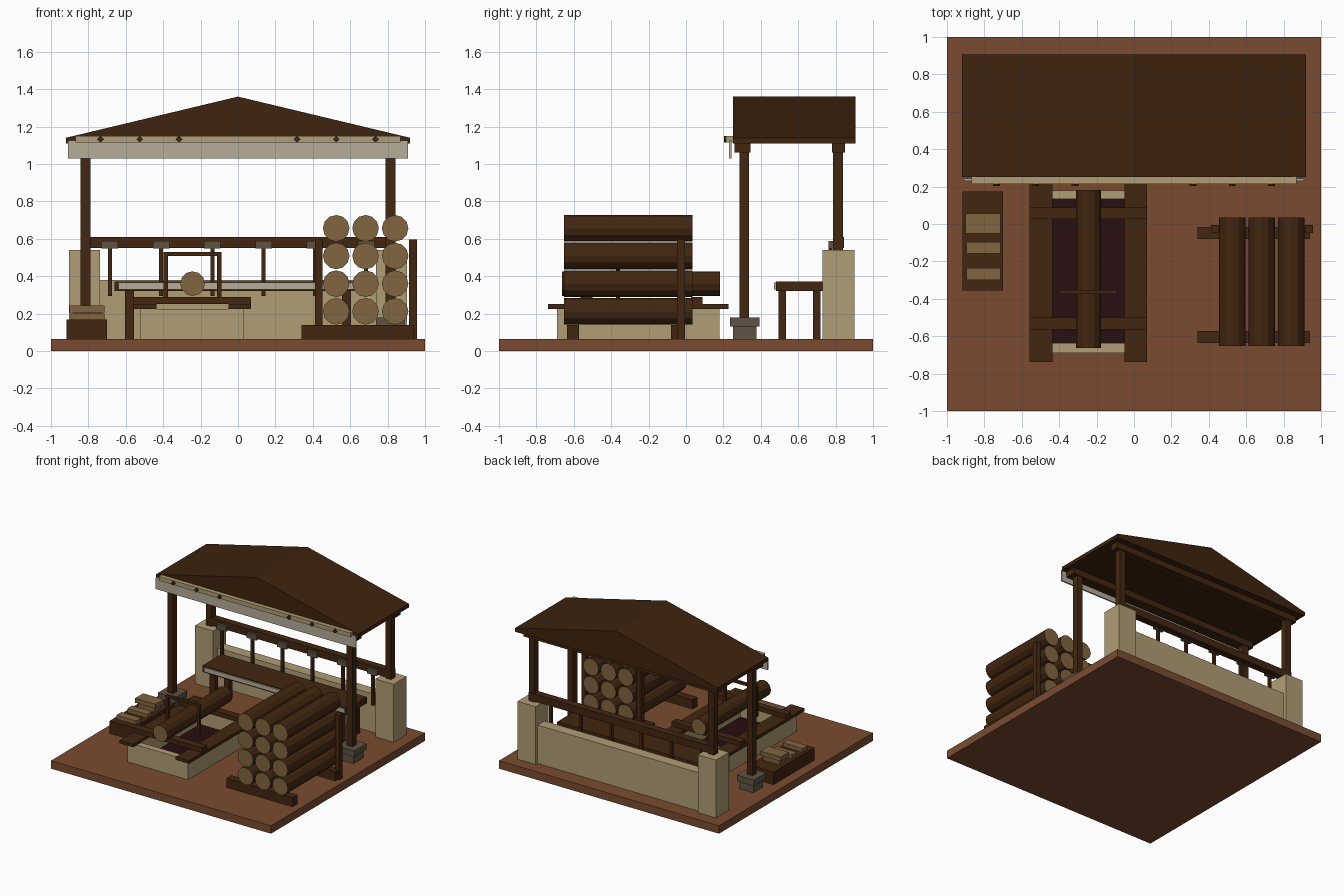
import bpy, bmesh, math
from mathutils import Matrix

if "Cube" in bpy.data.objects:
    bpy.data.objects.remove(bpy.data.objects["Cube"])


def material(name, rgb):
    m = bpy.data.materials.new(name)
    lin = [((c / 255 + 0.055) / 1.055) ** 2.4 for c in rgb]
    m.diffuse_color = (*lin, 1)
    m.use_nodes = True
    m.node_tree.nodes["Principled BSDF"].inputs["Base Color"].default_value = m.diffuse_color
    return m


EARTH = material("red_earth", (122, 75, 49))
WOOD = material("dark_wood", (66, 38, 16))
ROOF = material("roof_brown", (62, 35, 14))
PLASTER = material("tan_plaster", (176, 157, 118))
PALE = material("pale_board", (182, 173, 153))
STONE = material("grey_stone", (94, 84, 68))
GRAIN = material("cut_wood", (130, 101, 64))
PIT = material("pit_dark", (40, 14, 18))


def finish(name, bm, *mats):
    me = bpy.data.meshes.new(name)
    bmesh.ops.recalc_face_normals(bm, faces=bm.faces)
    bm.to_mesh(me)
    bm.free()
    for m in mats:
        me.materials.append(m)
    ob = bpy.data.objects.new(name, me)
    bpy.context.collection.objects.link(ob)
    return ob


def box(name, mat, x, y, z):
    """Box from (min, max) pairs."""
    bm = bmesh.new()
    bmesh.ops.create_cube(bm, size=1)
    for v in bm.verts:
        v.co = [r[0] + (c + 0.5) * (r[1] - r[0]) for c, r in zip(v.co, (x, y, z))]
    return finish(name, bm, mat)


def log(name, x, z, y0, y1, r, sides=12, mats=(WOOD, GRAIN)):
    """Cylinder along y with cut-wood ends."""
    bm = bmesh.new()
    bmesh.ops.create_cone(bm, cap_ends=True, segments=sides, radius1=r, radius2=r, depth=y1 - y0)
    bm.transform(Matrix.Translation((x, (y0 + y1) / 2, z)) @ Matrix.Rotation(math.pi / 2, 4, 'X'))
    bm.normal_update()
    for f in bm.faces:
        f.material_index = int(abs(f.normal.y) > 0.9 and len(mats) > 1)
    return finish(name, bm, *mats)


# Ground slab
box("ground_slab", EARTH, (-1, 1), (-1, 1), (0, 0.065))

# Gabled roof: pentagon profile extruded along y
bm = bmesh.new()
profile = [(-0.92, 1.11), (0.92, 1.11), (0.92, 1.14), (0, 1.36), (-0.92, 1.14)]
face = bm.faces.new([bm.verts.new((x, 0.25, z)) for x, z in profile])
ext = bmesh.ops.extrude_face_region(bm, geom=[face])
for v in ext["geom"]:
    if isinstance(v, bmesh.types.BMVert):
        v.co.y = 0.905
finish("roof", bm, ROOF)

# Eave boards and pegs
box("eave_board", PALE, (-0.91, 0.91), (0.23, 0.242), (1.03, 1.125))
box("eave_batten", PLASTER, (-0.87, 0.87), (0.215, 0.25), (1.115, 1.15))
for x in (0.315, 0.525, 0.735):
    for s in (-1, 1):
        log("eave_peg", s * x, 1.132, 0.203, 0.225, 0.018, 4, (WOOD,))

# Roof beams
box("front_beam", WOOD, (-0.88, 0.88), (0.26, 0.345), (1.06, 1.11))
box("back_beam", WOOD, (-0.88, 0.88), (0.78, 0.85), (1.06, 1.11))

# Posts, footings and back piers
for s in (-1, 1):
    def span(c, h):
        return (s * c - h, s * c + h)
    box("front_post", WOOD, span(0.815, 0.026), (0.285, 0.338), (0.18, 1.08))
    box("footing_block", STONE, span(0.815, 0.062), (0.25, 0.378), (0.065, 0.13))
    box("footing_cap", STONE, span(0.815, 0.078), (0.235, 0.393), (0.13, 0.18))
    box("back_post", WOOD, span(0.815, 0.026), (0.786, 0.84), (0.54, 1.08))
    box("back_pier", PLASTER, span(0.82, 0.083), (0.73, 0.9), (0.065, 0.54))

# Back wall and rail with hanging tools
box("back_wall", PLASTER, (-0.75, 0.75), (0.785, 0.875), (0.065, 0.38))
box("tool_rail", WOOD, (-0.84, 0.84), (0.785, 0.845), (0.55, 0.61))
for i in range(6):
    x = -0.685 + i * 0.274
    box("tool_head", STONE, (x - 0.044, x + 0.044), (0.762, 0.8), (0.548, 0.588))
    box("tool_handle", WOOD, (x - 0.011, x + 0.011), (0.763, 0.784), (0.295, 0.55))

# Workbench
box("bench_top", WOOD, (-0.66, 0.66), (0.48, 0.73), (0.32, 0.372))
box("bench_edge", PALE, (-0.64, 0.64), (0.47, 0.48), (0.33, 0.365))
for x in (-0.58, 0.58):
    for y in (0.515, 0.7):
        box("bench_leg", WOOD, (x - 0.024, x + 0.024), (y - 0.02, y + 0.02), (0.065, 0.32))

# Saw pit walls and floor
for x in ((-0.52, -0.44), (-0.05, 0.03)):
    box("pit_side_wall", PLASTER, x, (-0.69, 0.18), (0.065, 0.225))
for y in ((-0.69, -0.635), (0.135, 0.18)):
    box("pit_end_wall", PLASTER, (-0.44, -0.05), y, (0.065, 0.225))
box("pit_floor", PIT, (-0.45, -0.04), (-0.65, 0.15), (0.06, 0.08))

# Pit timbers
for x in ((-0.56, -0.437), (-0.05, 0.07)):
    box("pit_long_timber", WOOD, x, (-0.737, 0.228), (0.225, 0.25))
for y in ((-0.563, -0.5), (0.028, 0.088)):
    box("pit_cross_timber", WOOD, (-0.56, 0.07), y, (0.25, 0.288))

# Log being sawn and frame saw
log("sawn_log", -0.243, 0.36, -0.662, 0.182, 0.066)
for x in (-0.385, -0.1):
    box("saw_upright", WOOD, (x - 0.012, x + 0.012), (-0.375, -0.353), (0.28, 0.528))
box("saw_top_bar", WOOD, (-0.397, -0.088), (-0.375, -0.353), (0.508, 0.528))

# Log stack with bearers and stakes
for x in (0.525, 0.682, 0.84):
    for row in range(4):
        log("stacked_log", x, 0.212 + row * 0.148, -0.653, 0.035, 0.071)
for y in ((-0.635, -0.572), (-0.08, -0.015)):
    box("stack_bearer", WOOD, (0.34, 0.94), y, (0.065, 0.14))
for x in (0.432, 0.935):
    box("stack_stake", WOOD, (x - 0.021, x + 0.021), (-0.047, -0.006), (0.065, 0.595))

# Plank pile
box("plank_base", WOOD, (-0.918, -0.7), (-0.355, 0.175), (0.065, 0.168))
box("plank", GRAIN, (-0.895, -0.715), (-0.3, -0.235), (0.168, 0.2))
box("plank", GRAIN, (-0.895, -0.715), (-0.158, -0.095), (0.168, 0.2))
box("plank", GRAIN, (-0.88, -0.73), (-0.04, 0.045), (0.168, 0.205))
box("plank", GRAIN, (-0.9, -0.715), (-0.05, 0.055), (0.205, 0.242))
